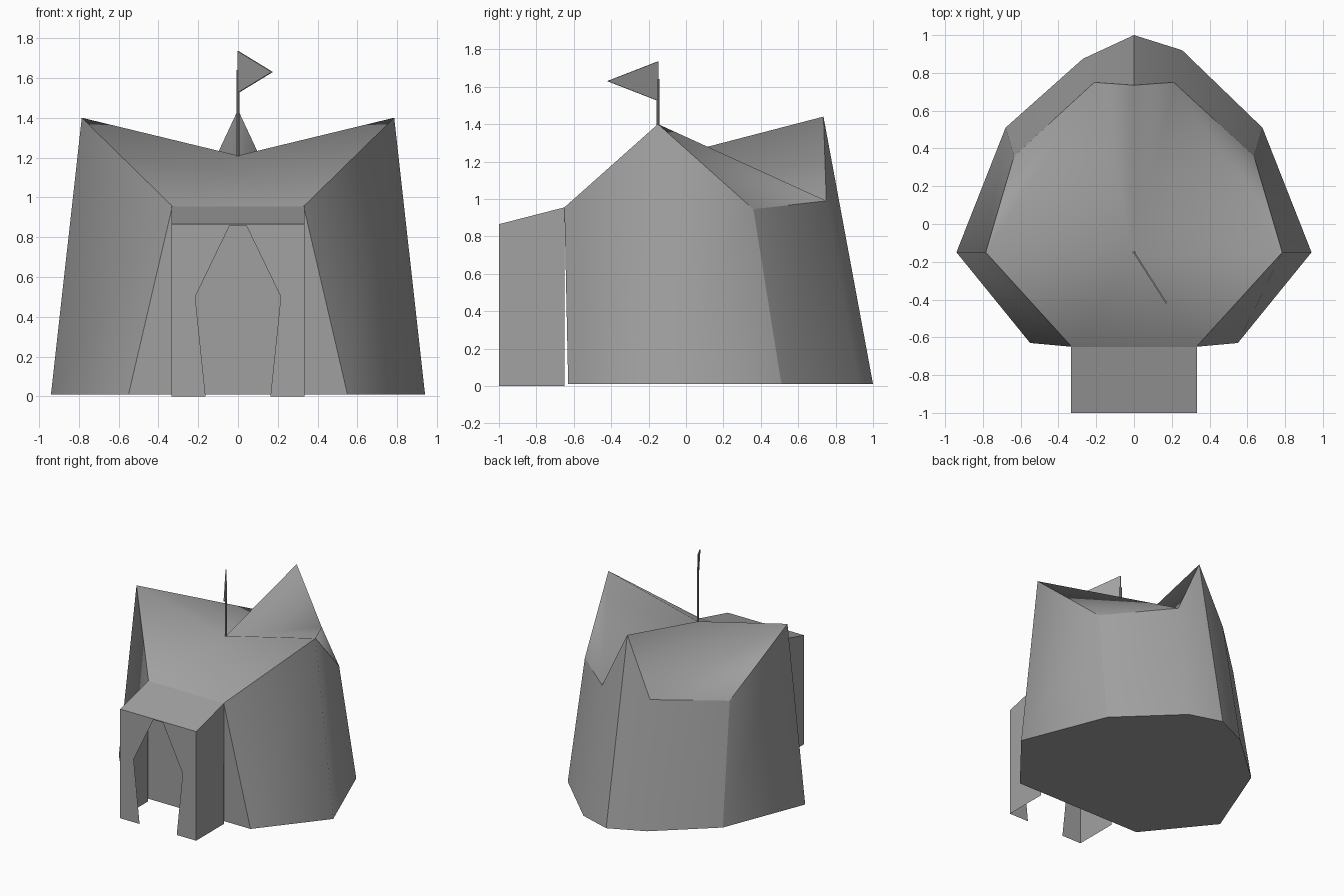
import bpy
import bmesh
from mathutils import Vector

cube = bpy.data.objects.get("Cube")
if cube:
    bpy.data.objects.remove(cube, do_unlink=True)

# One plain canvas colour
canvas = bpy.data.materials.new("canvas_grey")
canvas.use_nodes = True
colour = (0.36, 0.36, 0.36, 1)
canvas.diffuse_color = colour
canvas.node_tree.nodes["Principled BSDF"].inputs["Base Color"].default_value = colour


def finish(name, bm):
    mesh = bpy.data.meshes.new(name)
    bm.to_mesh(mesh)
    bm.free()
    mesh.materials.append(canvas)
    obj = bpy.data.objects.new(name, mesh)
    bpy.context.collection.objects.link(obj)
    return obj


def mirrored(half, back):
    """Left half from front to back, the back point, then the right half."""
    return half + [back] + [(-x, y, z) for x, y, z in reversed(half)]


# Tent body: swept rim with three peaks over a wider ground outline
FLOOR, HUB = 0.01, (0, -0.15, 1.21)
rim = mirrored([(0.33, -0.65, 0.955), (0.785, -0.15, 1.40),
                (0.635, 0.36, 0.945), (0.21, 0.75, 0.99)], (0, 0.735, 1.44))
ground = mirrored([(0.55, -0.63, FLOOR), (0.94, -0.15, FLOOR),
                   (0.68, 0.51, FLOOR), (0.255, 0.92, FLOOR)], (0, 1, FLOOR))
ground[5] = (-0.27, 0.875, FLOOR)

bm = bmesh.new()
top = [bm.verts.new(p) for p in rim]
low = [bm.verts.new(p) for p in ground]
hub = bm.verts.new(HUB)
count = len(top)
walls = []
for i in range(count):
    j = (i + 1) % count
    walls.append(bm.faces.new((low[i], low[j], top[j], top[i])))
bm.faces.new(low)

# Roof: fan around the hub, with the low eave between side and back peaks cut off
fan = [i for i in range(count) if i not in (2, 6)]
for a, b in zip(fan, fan[1:] + fan[:1]):
    bm.faces.new((hub, top[a], top[b]))
for i in (2, 6):
    bm.faces.new((top[i - 1], top[i], top[i + 1]))
bmesh.ops.recalc_face_normals(bm, faces=bm.faces)

# Smooth cloth with crisp rim, ground line and main seams
for face in bm.faces:
    face.smooth = True
rings = set(top), set(low)
for edge in bm.edges:
    on_wall = [f in walls for f in edge.link_faces]
    if on_wall.count(True) == 1:
        edge.smooth = False
for i in (0, 2, 4, 6, 8):
    bm.edges.get((low[i], top[i])).smooth = False
finish("tent_body", bm)

# Porch: sloped roof, two side sheets and a front sheet with a pointed doorway
W, FRONT, BACK = 0.333, -1.0, -0.65
bm = bmesh.new()


def sheet(*points):
    return bm.faces.new([bm.verts.new(p) for p in points])


sheet((-W, FRONT, 0.865), (W, FRONT, 0.865), (W, BACK, 0.955), (-W, BACK, 0.955))
for s in (-1, 1):
    side = [(s * W, FRONT, 0), (s * W, BACK, 0), (s * W, BACK, 0.955), (s * W, FRONT, 0.865)]
    sheet(*side[::s])
    door = [(W, 0), (W, 0.865), (0, 0.865), (0, 0.858), (0.042, 0.858), (0.215, 0.5), (0.163, 0)]
    sheet(*[(s * x, FRONT, z) for x, z in door][::-s])
bmesh.ops.remove_doubles(bm, verts=bm.verts, dist=0.0005)
finish("porch", bm)

# Flag pole standing on the hub
bpy.ops.mesh.primitive_cylinder_add(vertices=8, radius=0.008, depth=0.44,
                                    location=(0, HUB[1], 1.42))
pole = bpy.context.object
pole.name = "flag_pole"
pole.data.materials.append(canvas)
bpy.ops.object.shade_smooth_by_angle()

# Pennant: thin triangular prism
bm = bmesh.new()
across = Vector((0.27, 0.17, 0)).normalized() * 0.004
corners = [Vector(p) for p in ((0, -0.15, 1.525), (0.172, -0.42, 1.63), (0, -0.15, 1.735))]
near = [bm.verts.new(p - across) for p in corners]
far = [bm.verts.new(p + across) for p in corners]
bm.faces.new(near)
bm.faces.new(far[::-1])
for i in range(3):
    j = (i + 1) % 3
    bm.faces.new((near[i], far[i], far[j], near[j]))
bmesh.ops.recalc_face_normals(bm, faces=bm.faces)
finish("pennant", bm)
